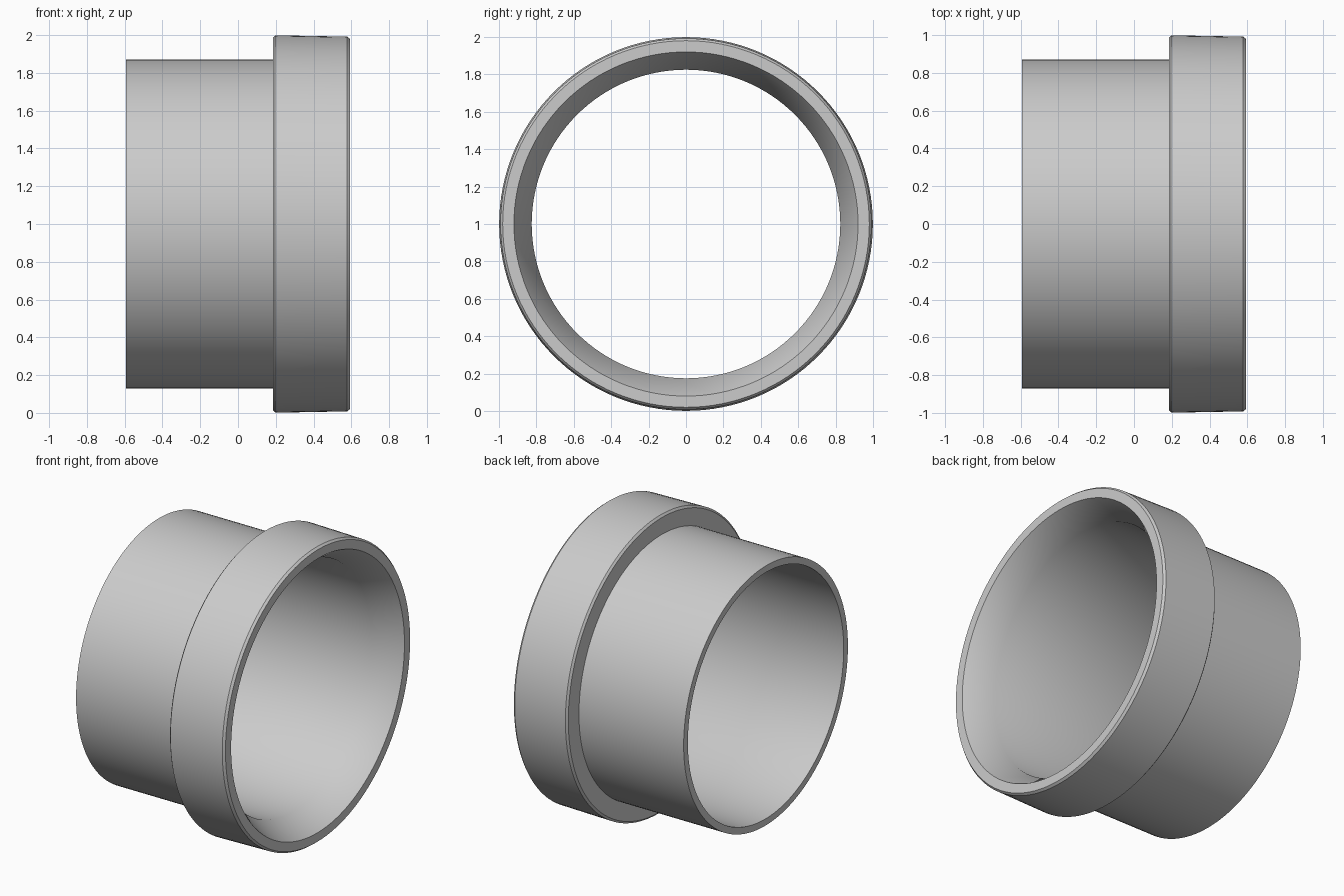
import bpy
import bmesh
import math
from mathutils import Matrix, Vector

cube = bpy.data.objects.get("Cube")
if cube:
    bpy.data.objects.remove(cube, do_unlink=True)

SEGMENTS = 128

# Single grey material
grey = bpy.data.materials.new("plain_grey")
grey.use_nodes = True
colour = (0.6, 0.6, 0.6, 1.0)
grey.diffuse_color = colour
grey.node_tree.nodes["Principled BSDF"].inputs["Base Color"].default_value = colour

# Wall cross-section as (x, radius), closed loop
profile = [
    (-0.593, 0.827), (-0.593, 0.872),               # tube end
    (0.185, 0.872), (0.185, 0.985),                 # shoulder
    (0.197, 0.999), (0.578, 0.992), (0.593, 0.98),  # collar with small bevels
    (0.593, 0.92), (0.415, 0.825),                  # rim and tapered mouth
]

# Revolve the section about the x axis
bm = bmesh.new()
rings = []
for i in range(SEGMENTS):
    turn = Matrix.Rotation(2 * math.pi * i / SEGMENTS, 3, "X")
    rings.append([bm.verts.new(turn @ Vector((x, 0, r)) + Vector((0, 0, 1)))
                  for x, r in profile])
count = len(profile)
for i, ring in enumerate(rings):
    following = rings[(i + 1) % SEGMENTS]
    for j in range(count):
        k = (j + 1) % count
        bm.faces.new((ring[j], ring[k], following[k], following[j]))
bmesh.ops.recalc_face_normals(bm, faces=bm.faces)

mesh = bpy.data.meshes.new("collared_sleeve")
bm.to_mesh(mesh)
bm.free()
mesh.materials.append(grey)
sleeve = bpy.data.objects.new("collared_sleeve", mesh)
bpy.context.collection.objects.link(sleeve)

# Smooth curved walls, crisp rims
bpy.ops.object.select_all(action="DESELECT")
sleeve.select_set(True)
bpy.context.view_layer.objects.active = sleeve
bpy.ops.object.shade_smooth_by_angle(angle=math.radians(30))
